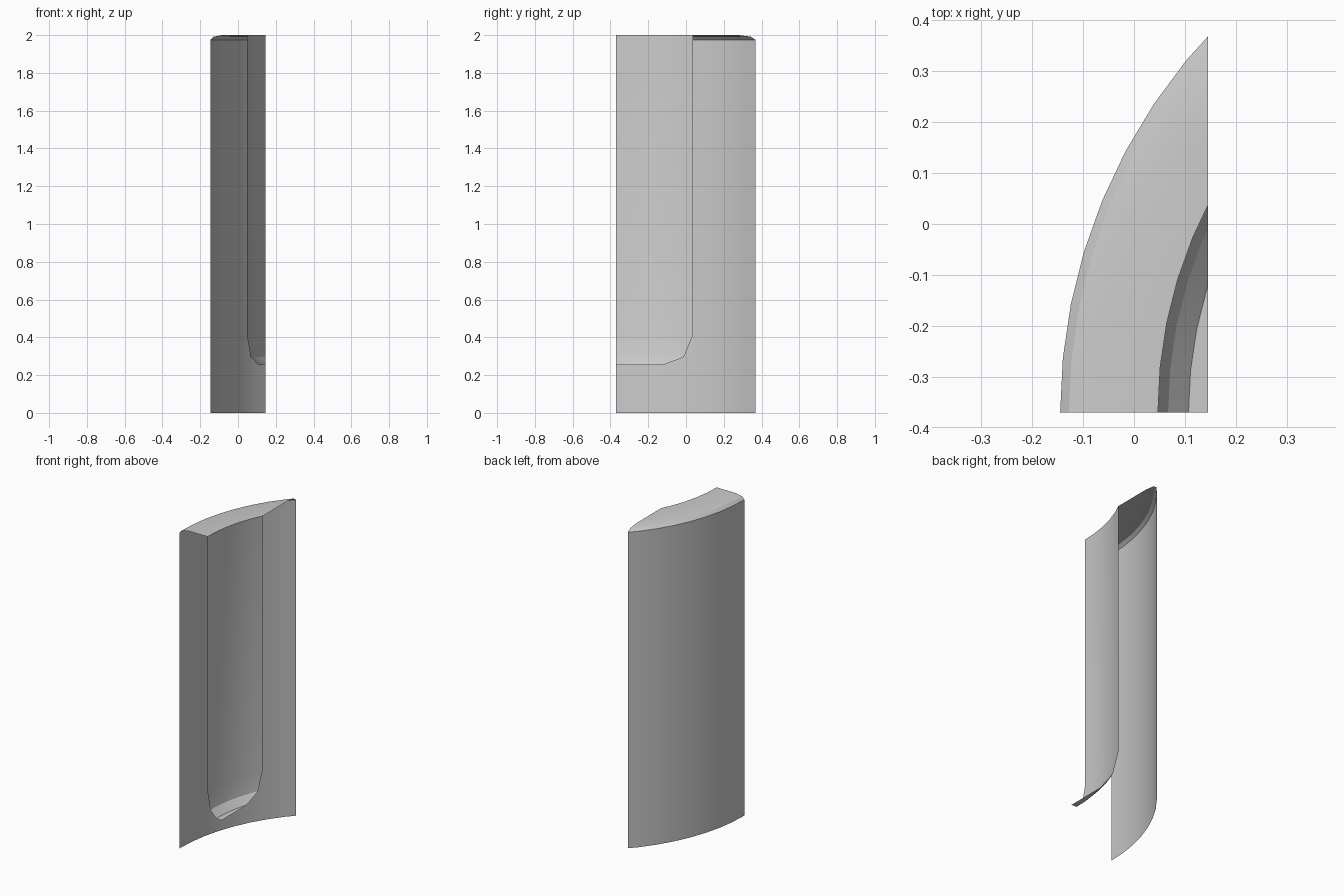
import bpy, bmesh
from math import pi, cos, sin, radians

cube = bpy.data.objects.get("Cube")
if cube:
    bpy.data.objects.remove(cube, do_unlink=True)

# Single flat colour
grey = bpy.data.materials.new("light_grey")
grey.use_nodes = True
colour = (0.6, 0.6, 0.6, 1)
grey.diffuse_color = colour
grey.node_tree.nodes["Principled BSDF"].inputs["Base Color"].default_value = colour

AXIS_X, AXIS_Y = 0.944, -0.37    # centre of the revolved wall
CUT_X = 0.145                    # flat side where the slice ends
STEP = 2 * pi / 64

# Wall section as (radius, height): outer wall, chamfer, rim, recess, floor
profile = [(1.089, 0), (1.089, 1.975), (1.072, 1.992), (1.03, 2), (0.897, 2),
           (0.897, 0.41), (0.877, 0.297), (0.837, 0.254), (0.7, 0.25)]

# Revolve the section through an eighth turn
bm = bmesh.new()
rings = [[bm.verts.new((AXIS_X - r * cos(k * STEP), AXIS_Y + r * sin(k * STEP), z))
          for r, z in profile] for k in range(9)]
for a, b in zip(rings, rings[1:]):
    for i in range(len(profile) - 1):
        bm.faces.new((a[i], a[i + 1], b[i + 1], b[i]))

# Trim to the flat side, leaving the shell open
bmesh.ops.bisect_plane(bm, geom=bm.verts[:] + bm.edges[:] + bm.faces[:],
                       plane_co=(CUT_X, 0, 0), plane_no=(1, 0, 0), clear_outer=True)

# Face the outer wall away from the axis
bm.normal_update()
outer = min(bm.faces, key=lambda f: f.calc_center_median().x)
if outer.normal.x > 0:
    bmesh.ops.reverse_faces(bm, faces=bm.faces[:])

mesh = bpy.data.meshes.new("curved_wall_panel")
bm.to_mesh(mesh)
bm.free()
mesh.materials.append(grey)
panel = bpy.data.objects.new("curved_wall_panel", mesh)
bpy.context.collection.objects.link(panel)

# Smooth the curve, keep the creases
bpy.ops.object.select_all(action="DESELECT")
panel.select_set(True)
bpy.context.view_layer.objects.active = panel
bpy.ops.object.shade_smooth_by_angle(angle=radians(30))
